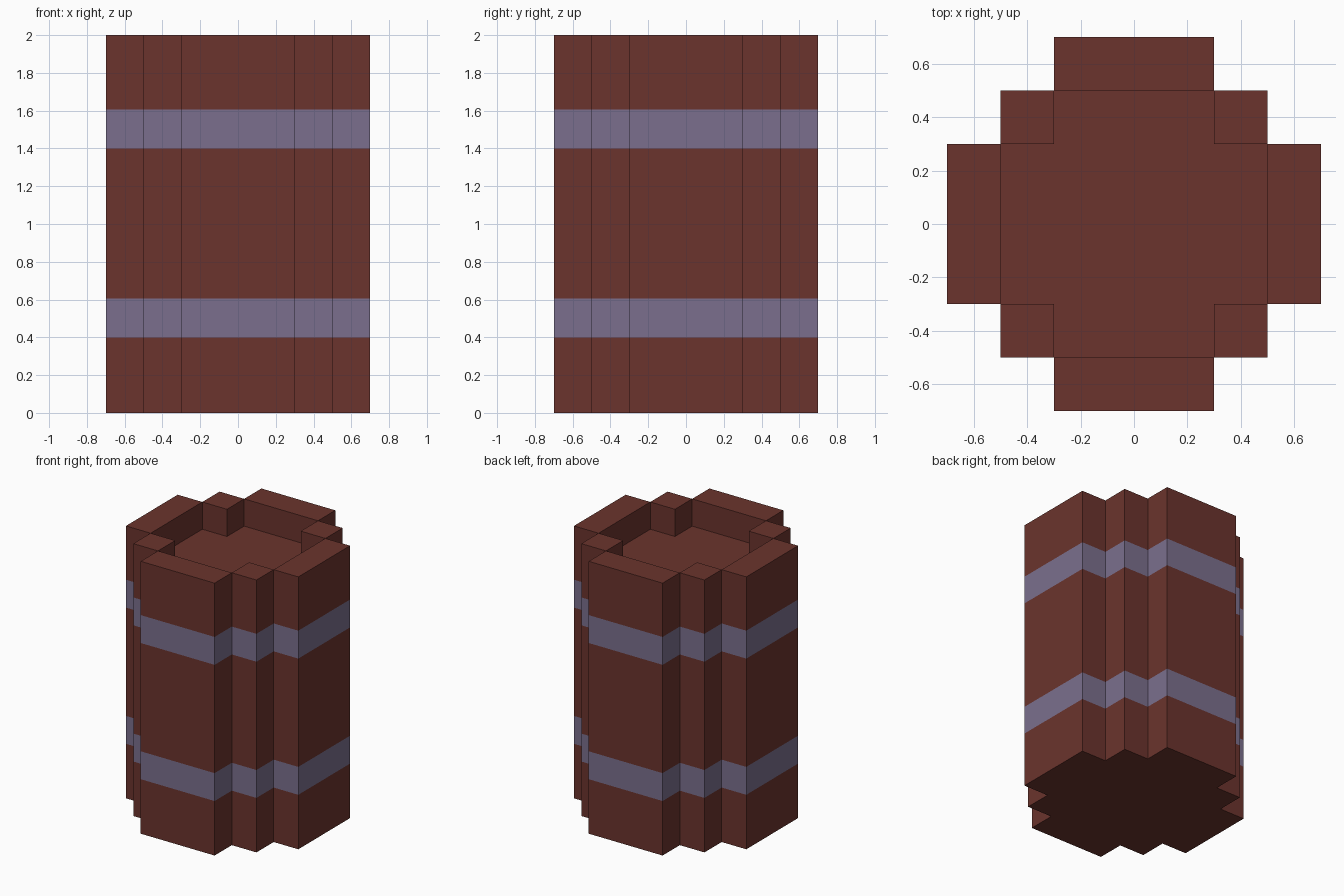
import bpy
import bmesh

if "Cube" in bpy.data.objects:
    bpy.data.objects.remove(bpy.data.objects["Cube"], do_unlink=True)


def make_material(name, rgb):
    mat = bpy.data.materials.new(name)
    mat.use_nodes = True
    mat.diffuse_color = (*rgb, 1)
    mat.node_tree.nodes["Principled BSDF"].inputs["Base Color"].default_value = (*rgb, 1)
    return mat


WOOD, HOOP = 0, 1
materials = [make_material("brown wood", (0.147, 0.0343, 0.0262)),
             make_material("lavender hoop", (0.198, 0.159, 0.270))]

FLOOR_Z, TOP_Z = 1.8, 2.0
# Wall bands from the ground up: (bottom, top, material)
BANDS = [(0.0, 0.4, WOOD), (0.4, 0.605, HOOP), (0.605, 1.4, WOOD),
         (1.4, 1.605, HOOP), (1.605, TOP_Z, WOOD)]


def quarter_turns(points):
    """Return four copies of the points, each turned 90 degrees further."""
    copies = []
    for _ in range(4):
        copies.append(points)
        points = [(-y, x) for x, y in points]
    return copies


def add_face(bm, coords, mat=WOOD):
    face = bm.faces.new([bm.verts.new(c) for c in coords])
    face.material_index = mat


def add_flat(bm, loop, z):
    add_face(bm, [(x, y, z) for x, y in loop])


def add_walls(bm, loop, z0, z1, mat=WOOD):
    for a, b in zip(loop, loop[1:] + loop[:1]):
        add_face(bm, [(*a, z0), (*b, z0), (*b, z1), (*a, z1)], mat)


# Stepped outlines, counter-clockwise
outer = sum(quarter_turns([(0.7, 0.3), (0.5, 0.3), (0.5, 0.5), (0.3, 0.5), (0.3, 0.7)]), [])
inner = sum(quarter_turns([(0.5, 0.3), (0.3, 0.3), (0.3, 0.5)]), [])

bm = bmesh.new()

# Outer staves with two hoops, and the underside
for z0, z1, mat in BANDS:
    add_walls(bm, outer, z0, z1, mat)
add_flat(bm, outer[::-1], 0)

# Sunken lid and the inside of the rim
add_flat(bm, inner, FLOOR_Z)
add_walls(bm, inner[::-1], FLOOR_Z, TOP_Z)

# Rim tops: four long sides and four corner blocks
for side in quarter_turns([(0.5, -0.3), (0.7, -0.3), (0.7, 0.3), (0.5, 0.3)]):
    add_flat(bm, side, TOP_Z)
for corner in quarter_turns([(0.3, 0.3), (0.5, 0.3), (0.5, 0.5), (0.3, 0.5)]):
    add_flat(bm, corner, TOP_Z)

bmesh.ops.remove_doubles(bm, verts=bm.verts, dist=0.0001)

mesh = bpy.data.meshes.new("barrel")
bm.to_mesh(mesh)
bm.free()
for mat in materials:
    mesh.materials.append(mat)
barrel = bpy.data.objects.new("barrel", mesh)
bpy.context.collection.objects.link(barrel)
